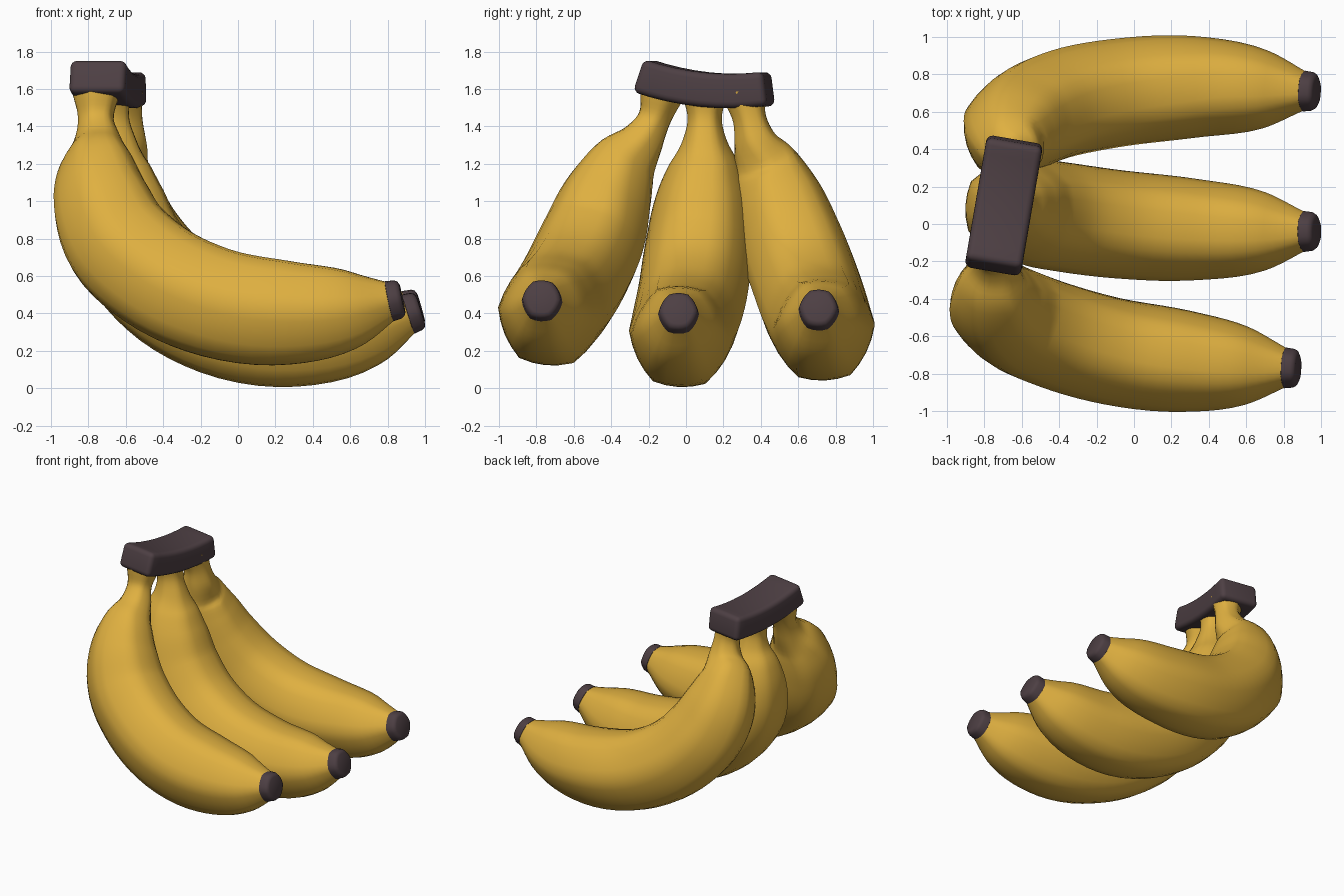
import bpy, bmesh, math
from mathutils import Vector

if "Cube" in bpy.data.objects:
    bpy.data.objects.remove(bpy.data.objects["Cube"])


def material(name, rgb):
    m = bpy.data.materials.new(name)
    m.diffuse_color = (*rgb, 1)
    m.use_nodes = True
    m.node_tree.nodes["Principled BSDF"].inputs["Base Color"].default_value = m.diffuse_color
    return m


YELLOW = material("banana_yellow", (0.74, 0.435, 0.052))
DARK = material("dark_brown", (0.075, 0.05, 0.057))
SIDES = 24


def make_object(name, bm, mat, angle=50):
    bmesh.ops.recalc_face_normals(bm, faces=bm.faces)
    me = bpy.data.meshes.new(name)
    bm.to_mesh(me)
    bm.free()
    me.materials.append(mat)
    ob = bpy.data.objects.new(name, me)
    bpy.context.collection.objects.link(ob)
    bpy.ops.object.select_all(action='DESELECT')
    ob.select_set(True)
    bpy.context.view_layer.objects.active = ob
    bpy.ops.object.shade_smooth_by_angle(angle=math.radians(angle))
    return ob


def smooth_path(pts, steps=5):
    """Chord-length Hermite spline through (x, y, z, radius) points."""
    p = [Vector(q) for q in pts]
    n = len(p)
    h = [(p[i + 1] - p[i]).length for i in range(n - 1)]
    s = [(p[i + 1] - p[i]) / h[i] for i in range(n - 1)]
    tan = [s[0]] + [(s[i - 1] * h[i] + s[i] * h[i - 1]) / (h[i - 1] + h[i])
                    for i in range(1, n - 1)] + [s[-1]]
    out = []
    for i in range(n - 1):
        for k in range(steps):
            t = k / steps
            out.append(p[i] * (2 * t ** 3 - 3 * t * t + 1) + p[i + 1] * (3 * t * t - 2 * t ** 3)
                       + tan[i] * h[i] * (t ** 3 - 2 * t * t + t)
                       + tan[i + 1] * h[i] * (t ** 3 - t * t))
    return out + [p[-1]]


def tube(name, path, mat, ridge, wide=1.0):
    """Soft hexagonal tube with a flat facet on the inside of the bend."""
    bm = bmesh.new()
    rings = []
    for i, q in enumerate(path):
        t = (path[min(i + 1, len(path) - 1)] - path[max(i - 1, 0)]).to_3d().normalized()
        n = Vector((1, 0, 1))
        n = (n - t * n.dot(t)).normalized()
        b = t.cross(n) * wide
        ring = []
        for k in range(SIDES):
            a = 2 * math.pi * k / SIDES
            m = (a + math.pi / 6) % (math.pi / 3) - math.pi / 6
            r = q[3] * (1 + ridge * (math.cos(math.pi / 6) / math.cos(m) - 0.92))
            ring.append(bm.verts.new(q.to_3d() + (n * math.cos(a) + b * math.sin(a)) * r))
        rings.append(ring)
    for r0, r1 in zip(rings, rings[1:]):
        for k in range(SIDES):
            j = (k + 1) % SIDES
            bm.faces.new((r0[k], r0[j], r1[j], r1[k]))
    bm.faces.new(rings[0])
    bm.faces.new(rings[-1])
    return make_object(name, bm, mat)


# Shared thickness from stem to tip, then each centre line
radii = [.125, .095, .125, .198, .26, .298, .305, .302, .283, .218, .105]
front = [(-.76, -.13, 1.57), (-.76, -.17, 1.44), (-.75, -.23, 1.33), (-.75, -.33, 1.2),
         (-.73, -.42, 1.02), (-.64, -.505, .79), (-.44, -.59, .605), (-.12, -.68, .458),
         (.28, -.735, .403), (.6, -.76, .422), (.82, -.77, .468)]
middle = [(-.69, .1, 1.57), (-.675, .1, 1.44), (-.665, .1, 1.32), (-.665, .1, 1.19),
          (-.65, .09, 1.02), (-.58, .07, .77), (-.4, .04, .54), (-.1, 0, .362),
          (.32, -.03, .285), (.7, -.04, .33), (.92, -.04, .4)]
back = [(-.63, .31, 1.57), (-.605, .34, 1.44), (-.61, .37, 1.32), (-.655, .425, 1.19),
        (-.655, .485, 1.02), (-.58, .56, .79), (-.4, .64, .57), (-.1, .7, .392),
        (.32, .733, .32), (.7, .72, .355), (.92, .71, .418)]

for name, line in (("front", front), ("middle", middle), ("back", back)):
    pts = [(*p, r) for p, r in zip(line, radii)]
    tube(name + "_banana", smooth_path(pts), YELLOW, 0.42, 0.93)
    # Dark blossom end: short rounded plug
    end = Vector(line[-1])
    d = (end - Vector(line[-2])).normalized()
    plug = [Vector((*(end + d * s), r)) for s, r in
            ((-.02, .1), (-.012, .112), (.035, .106), (.052, .096), (.06, .078))]
    tube(name + "_blossom_end", plug, DARK, 0.35, 0.95)

# Curved crown block joining the stems
bm = bmesh.new()
along = Vector((.17, .985, 0))
across = Vector((.985, -.17, 0))
sections = []
for i in range(9):
    t = i / 4 - 1
    c = Vector((-.695, .105, 1.597 - .035 * t + .04 * t * t)) + along * (.345 * t)
    up = (Vector((0, 0, 1)) - along * ((-.035 + .08 * t) / .345)).normalized()
    sections.append([bm.verts.new(c + across * (.152 * u) + up * (.092 * v))
                     for u, v in ((-1, -1), (1, -1), (1, 1), (-1, 1))])
for s0, s1 in zip(sections, sections[1:]):
    for k in range(4):
        bm.faces.new((s0[k], s0[(k + 1) % 4], s1[(k + 1) % 4], s1[k]))
bm.faces.new(sections[0])
bm.faces.new(sections[-1])
bmesh.ops.recalc_face_normals(bm, faces=bm.faces)
bm.normal_update()
edges = [e for e in bm.edges if e.calc_face_angle(0) > 1]
bmesh.ops.bevel(bm, geom=edges, offset=.035, segments=4, profile=.5, affect='EDGES')
make_object("stem_crown", bm, DARK)
